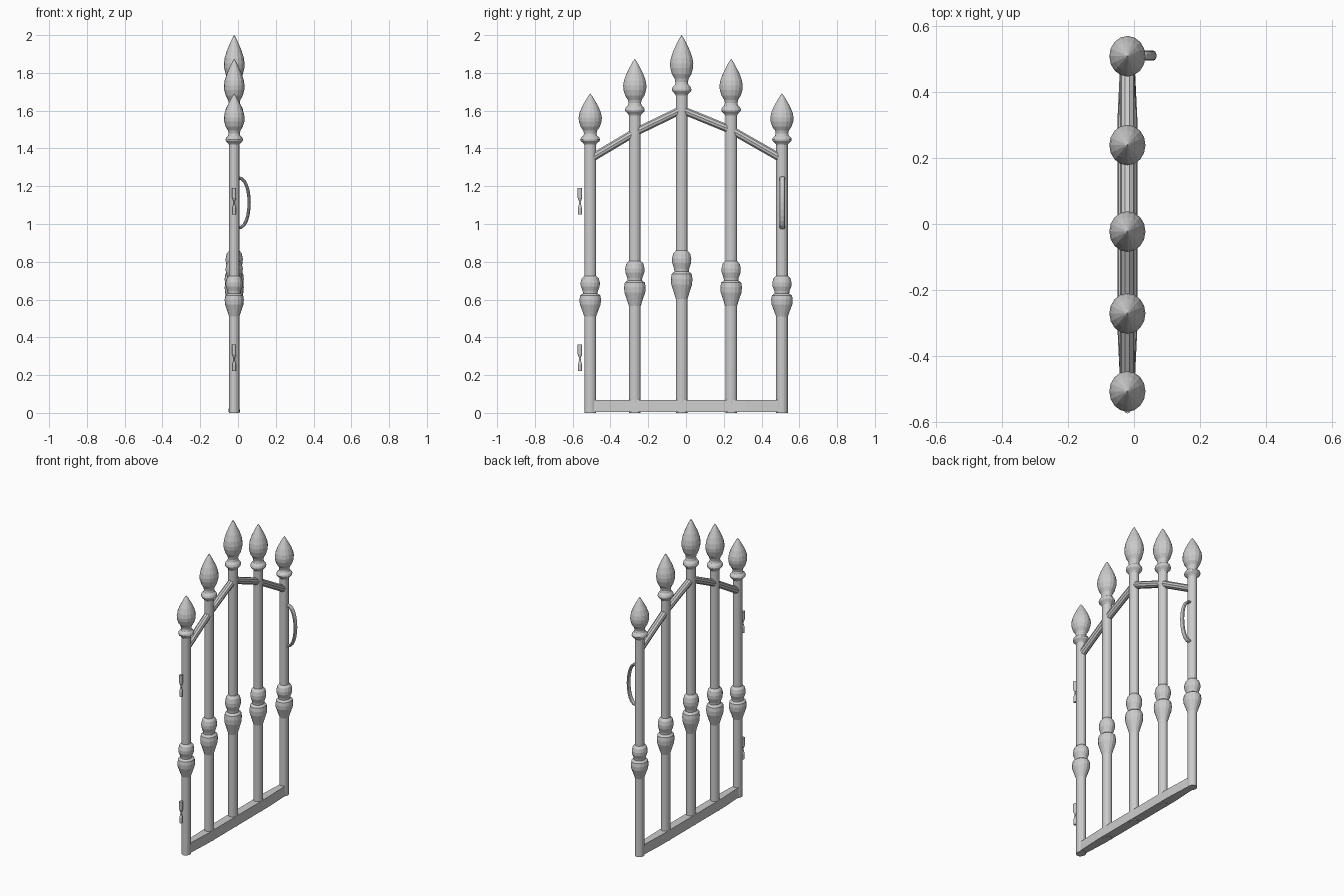
import bpy, bmesh, math
from mathutils import Vector

if "Cube" in bpy.data.objects:
    bpy.data.objects.remove(bpy.data.objects["Cube"])

CX = -0.02      # plane of the gate
SQUASH = 0.89   # turned parts are a little thinner front to back


def finish(name, bm):
    bmesh.ops.recalc_face_normals(bm, faces=bm.faces[:])
    me = bpy.data.meshes.new(name)
    bm.to_mesh(me)
    bm.free()
    ob = bpy.data.objects.new(name, me)
    bpy.context.collection.objects.link(ob)
    return ob


def loft(name, rings):
    bm = bmesh.new()
    rows = [[bm.verts.new(p) for p in r] for r in rings]
    for a, b in zip(rows, rows[1:]):
        n = len(a)
        for i in range(n):
            bm.faces.new((a[i], a[(i + 1) % n], b[(i + 1) % n], b[i]))
    bm.faces.new(rows[0])
    bm.faces.new(rows[-1])
    return finish(name, bm)


def lathe(name, profile, y, zscale=1.0, sides=16):
    rings = []
    for r, z in profile:
        rings.append([(CX + SQUASH * r * math.cos(2 * math.pi * i / sides),
                       y + r * math.sin(2 * math.pi * i / sides), z * zscale)
                      for i in range(sides)])
    return loft(name, rings)


def sweep(name, path, ry, rn, sides=10):
    # sweeps an ellipse along a path in a vertical plane
    path = [Vector(p) for p in path]
    rings = []
    for k, p in enumerate(path):
        t = (path[min(k + 1, len(path) - 1)] - path[max(k - 1, 0)]).normalized()
        u = Vector((0, 1, 0)) if abs(t.y) < 1e-6 else Vector((1, 0, 0))
        v = t.cross(u)
        rings.append([p + u * ry * math.cos(2 * math.pi * i / sides)
                      + v * rn * math.sin(2 * math.pi * i / sides) for i in range(sides)])
    return loft(name, rings)


# posts: one turned profile (radius, height), stretched to each height
post = [(.031, 0), (.031, .51), (.040, .535), (.055, .575), (.057, .60), (.053, .622),
        (.038, .632), (.040, .645), (.050, .67), (.051, .69), (.045, .712), (.031, .726),
        (.031, 1.42), (.036, 1.427), (.050, 1.44), (.052, 1.447), (.048, 1.457),
        (.036, 1.468), (.033, 1.48), (.037, 1.495), (.051, 1.515), (.060, 1.542),
        (.0615, 1.563), (.057, 1.588), (.044, 1.62), (.027, 1.65), (.012, 1.675),
        (.0008, 1.69)]
posts = [(-.507, 1.69), (-.271, 1.874), (-.023, 2.0), (.239, 1.874), (.508, 1.69)]
for i, (y, h) in enumerate(posts):
    lathe(f"post_{i + 1}", post, y, h / 1.69)

# bottom rail, narrowing at both ends
rail = []
for y, w in [(-.507, .021), (-.32, .030), (.32, .030), (.508, .021)]:
    rail.append([(CX - w, y, .004), (CX + w, y, .004),
                 (CX + w * .88, y, .067), (CX - w * .88, y, .067)])
loft("bottom_rail", rail)

# arched top rail in four straight bars
joints = [1.345, 1.485, 1.605, 1.498, 1.345]
for i in range(4):
    sweep(f"arch_bar_{i + 1}", [(CX, posts[i][0], joints[i]),
                                (CX, posts[i + 1][0], joints[i + 1])], .022, .022)

# hinge pins beside the left post
pin = [(.010, 0), (.0105, .035), (.005, .055), (.004, .068),
       (.008, .078), (.012, .088), (.012, .140)]
for name, z in (("lower_hinge", .222), ("upper_hinge", 1.05)):
    lathe(name, [(r, h + z) for r, h in pin], -.5615, sides=12)

# bowed pull handle on the right post
bow = []
for k in range(13):
    a = math.pi * (k / 12 - .5)
    bow.append((-.002 + .061 * math.cos(a) ** .8 if abs(k - 6) < 6 else -.002,
                .51, 1.112 + .133 * math.sin(a)))
sweep("handle", bow, .015, .009)
